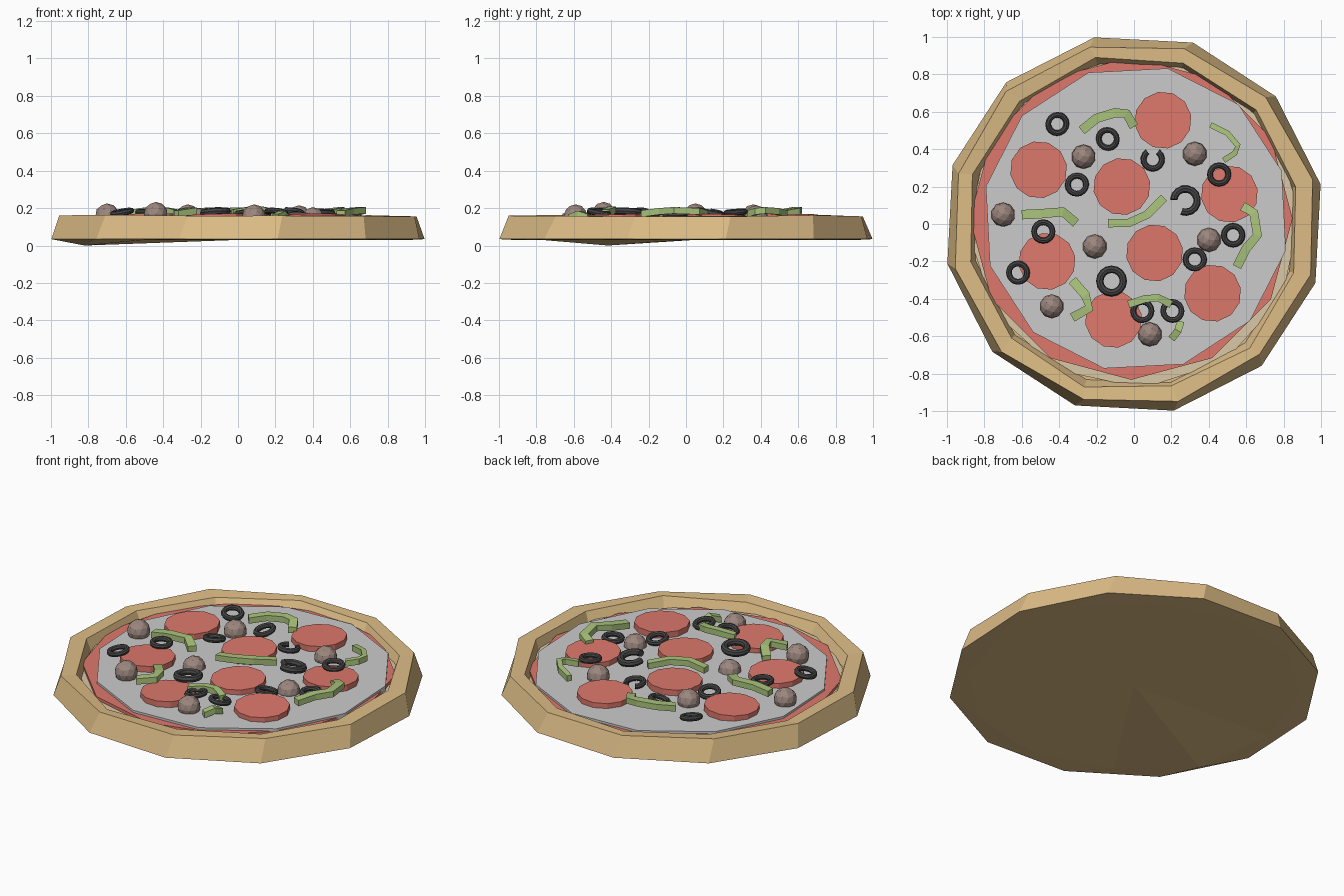
import bpy, bmesh, math, random
from mathutils import Vector, Matrix, Euler

if "Cube" in bpy.data.objects:
    bpy.data.objects.remove(bpy.data.objects["Cube"])

random.seed(4)


def mat(name, rgb):
    m = bpy.data.materials.new(name)
    m.diffuse_color = (*rgb, 1)
    m.use_nodes = True
    m.node_tree.nodes["Principled BSDF"].inputs["Base Color"].default_value = m.diffuse_color
    return m


TAN = mat("baked_dough", (0.73, 0.51, 0.24))
CREAM = mat("soft_dough", (0.70, 0.58, 0.38))
RED = mat("red", (0.73, 0.19, 0.15))
GREEN = mat("green", (0.40, 0.55, 0.20))
BLACK = mat("black", (0.06, 0.06, 0.06))
BROWN = mat("brown", (0.33, 0.24, 0.21))


def finish(name, bm, material=None):
    bmesh.ops.recalc_face_normals(bm, faces=bm.faces)
    me = bpy.data.meshes.new(name)
    bm.to_mesh(me)
    bm.free()
    ob = bpy.data.objects.new(name, me)
    bpy.context.collection.objects.link(ob)
    if material:
        me.materials.append(material)
    return ob


def ring(bm, r, z, offset, n=12, jit=0.0):
    out = []
    for i in range(n):
        a = math.radians(offset) + math.tau * i / n
        rr = r + random.uniform(-jit, jit)
        out.append(bm.verts.new((rr * math.cos(a), rr * math.sin(a), z + random.uniform(-jit, jit) * 0.5)))
    return out


def bridge(bm, a, b):
    n = len(a)
    for i in range(n):
        j = (i + 1) % n
        bm.faces.new((a[i], a[j], b[j], b[i]))


def disc(name, x, y, z0, z1, r, material, n=12, offset=0, tilt=(0, 0)):
    bm = bmesh.new()
    lo, hi = ring(bm, r, z0, offset, n), ring(bm, r, z1, offset, n)
    bridge(bm, lo, hi)
    bm.faces.new(lo)
    bm.faces.new(hi)
    for v in bm.verts:
        v.co.z += v.co.x * tilt[0] + v.co.y * tilt[1]
    bmesh.ops.translate(bm, verts=bm.verts, vec=(x, y, 0))
    return finish(name, bm, material)


# Crust: uneven twelve-sided rim with a closed underside
bm = bmesh.new()
bottom = ring(bm, 1.02, 0.034, 12)
top = ring(bm, 0.975, 0.16, 14, jit=0.012)
lip = ring(bm, 0.90, 0.157, 13, jit=0.014)
inner = ring(bm, 0.87, 0.09, 13)
under = ring(bm, 0.92, 0.03, -3)
under[7].co.z = 0.0
for a, b in ((under, bottom), (bottom, top), (top, lip), (lip, inner)):
    bridge(bm, a, b)
centre_low = bm.verts.new((0, 0, 0.03))
centre_high = bm.verts.new((0, 0, 0.09))
for i in range(12):
    j = (i + 1) % 12
    bm.faces.new((under[i], under[j], centre_low))
    bm.faces.new((inner[i], inner[j], centre_high))
finish("crust", bm, TAN)

# Flat layers
disc("dough_base", 0, 0.01, 0.05, 0.104, 0.89, CREAM, offset=3)
disc("sauce", -0.015, 0.03, 0.09, 0.122, 0.863, RED)
disc("cheese", 0.01, 0.03, 0.10, 0.135, 0.82, None, offset=18)

# Pepperoni slices
for x, y in ((0.155, 0.555), (-0.51, 0.29), (-0.065, 0.2), (0.51, 0.16),
             (-0.465, -0.2), (0.11, -0.155), (0.42, -0.37), (-0.11, -0.51)):
    disc("pepperoni", x, y, 0.12, 0.167, 0.153, RED, offset=10,
         tilt=(random.uniform(-.03, .03), random.uniform(-.03, .03)))


# Olive rings, some of them broken
def olive(x, y, z=0.158, outer=0.065, start=0, sweep=360):
    minor = outer * 0.24
    major = outer - minor
    full = sweep == 360
    n, k = (16 if full else 13), 8
    bm = bmesh.new()
    loops = []
    for i in range(n):
        a = math.radians(start + sweep * i / (n if full else n - 1))
        loops.append([bm.verts.new(((major + minor * math.cos(t)) * math.cos(a),
                                    (major + minor * math.cos(t)) * math.sin(a),
                                    minor * math.sin(t)))
                      for t in (math.tau * s / k for s in range(k))])
    for i in range(n if full else n - 1):
        bridge(bm, loops[i], loops[(i + 1) % n])
    if not full:
        bm.faces.new(loops[0])
        bm.faces.new(loops[-1])
    rot = Euler((random.uniform(-.2, .2), random.uniform(-.2, .2), 0)).to_matrix().to_4x4()
    bmesh.ops.transform(bm, matrix=Matrix.Translation((x, y, z)) @ rot, verts=bm.verts)
    finish("olive_ring", bm, BLACK)


for x, y in ((-0.41, 0.535), (-0.14, 0.455), (-0.305, 0.21), (0.53, -0.06), (0.325, -0.19)):
    olive(x, y)
for x, y in ((0.455, 0.265), (-0.485, -0.04), (-0.62, -0.26), (0.045, -0.465), (0.205, -0.465)):
    olive(x, y, 0.178)
olive(-0.12, -0.305, 0.178, 0.083)
olive(0.1, 0.345, start=125, sweep=290)
olive(0.275, 0.125, 0.175, 0.083, start=-110, sweep=285)

# Meatballs, half sunk in the cheese
for x, y, z in ((-0.7, 0.05, .16), (-0.27, 0.36, .155), (0.325, 0.375, .15), (-0.21, -0.12, .135),
                (0.4, -0.085, .14), (-0.44, -0.44, .168), (0.085, -0.59, .155)):
    bm = bmesh.new()
    bmesh.ops.create_icosphere(bm, subdivisions=2, radius=0.065)
    bmesh.ops.translate(bm, verts=bm.verts, vec=(x, y, z))
    finish("meatball", bm, BROWN)


# Pepper strips: bent bars with four-sided sections
def strip(points, z=0.17, w=0.05, h=0.035):
    bm = bmesh.new()
    pts = [Vector((p[0], p[1], 0)) for p in points]
    loops = []
    for i, p in enumerate(pts):
        t = (pts[min(i + 1, len(pts) - 1)] - pts[max(i - 1, 0)]).normalized()
        side = Vector((-t.y, t.x, 0)) * w / 2
        mid = i / (len(pts) - 1)
        zz = z + 0.018 * math.sin(math.pi * mid)
        loops.append([bm.verts.new(p + side * s + Vector((0, 0, zz + d * h / 2)))
                      for s, d in ((-1, -1), (1, -1), (1, 1), (-1, 1))])
    for a, b in zip(loops, loops[1:]):
        bridge(bm, a, b)
    bm.faces.new(loops[0])
    bm.faces.new(loops[-1])
    finish("pepper_strip", bm, GREEN)


strip([(-.28, .5), (-.2, .565), (-.1, .595), (-.04, .59), (0, .52)])
strip([(.41, .53), (.5, .485), (.555, .42), (.54, .38), (.48, .34)], w=0.03)
strip([(-.6, .05), (-.5, .055), (-.38, .065), (-.31, .005)])
strip([(-.14, .005), (-.03, .005), (.07, .05), (.16, .14)], w=0.045)
strip([(.58, .095), (.64, .06), (.66, -.06), (.6, -.13), (.55, -.23)])
strip([(-.33, -.3), (-.26, -.38), (-.24, -.45), (-.33, -.5)])
strip([(-.03, -.43), (.06, -.4), (.13, -.395), (.2, -.43)], z=0.175, w=0.04)
strip([(.25, -.52), (.235, -.57), (.2, -.615)], z=0.15, w=0.04)
